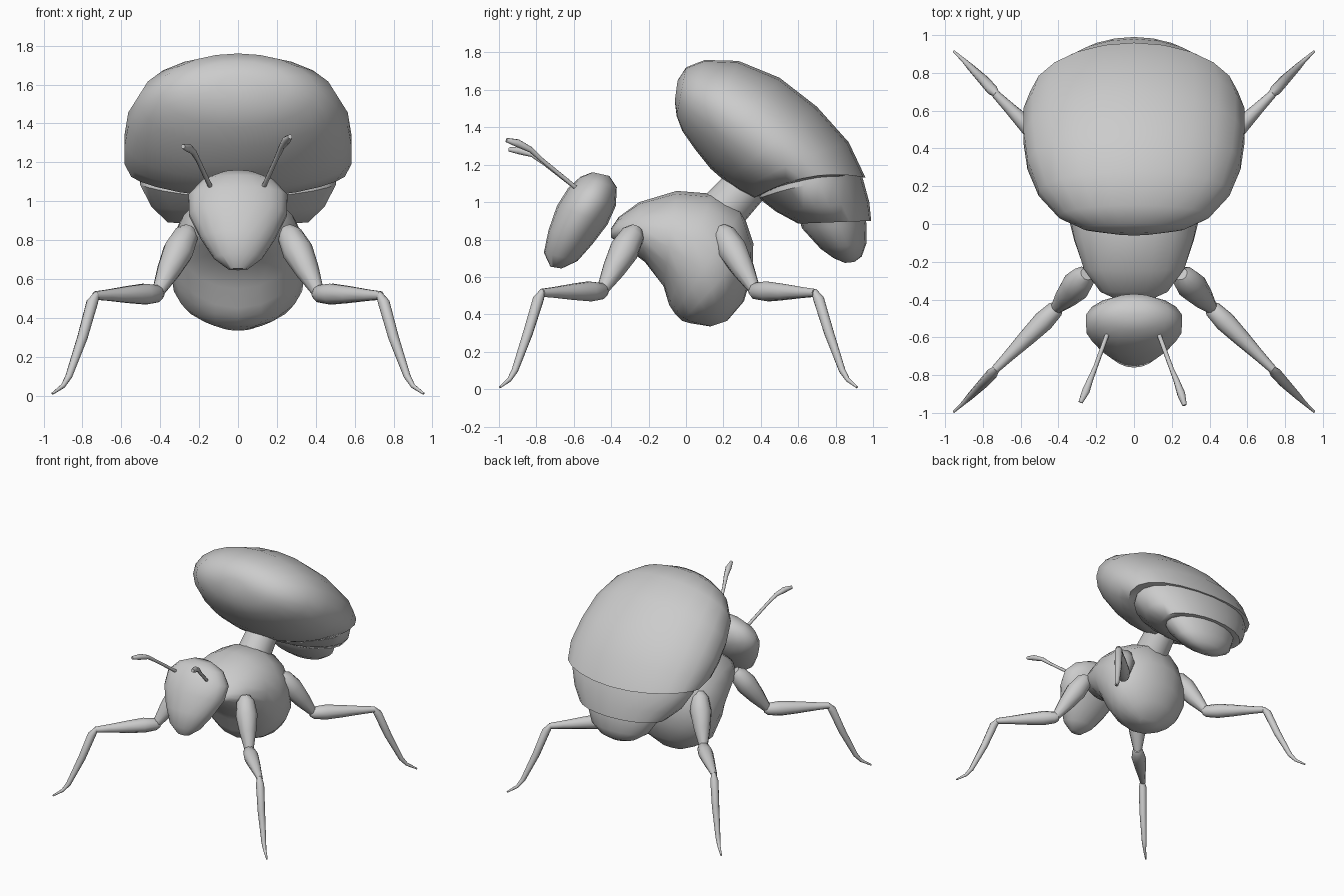
import bpy, bmesh
from math import sin, cos, tau, radians
from mathutils import Vector

if "Cube" in bpy.data.objects:
    bpy.data.objects.remove(bpy.data.objects["Cube"])


def skin(bm, rings):
    """Bridge a list of vertex rings and cap both ends."""
    rings = [[bm.verts.new(p) for p in r] for r in rings]
    n = len(rings[0])
    for a, b in zip(rings, rings[1:]):
        for i in range(n):
            j = (i + 1) % n
            bm.faces.new((a[i], a[j], b[j], b[i]))
    bm.faces.new(rings[0])
    bm.faces.new(rings[-1])


def finish(name, bm, angle=50):
    bmesh.ops.recalc_face_normals(bm, faces=bm.faces)
    me = bpy.data.meshes.new(name)
    bm.to_mesh(me)
    bm.free()
    ob = bpy.data.objects.new(name, me)
    bpy.context.collection.objects.link(ob)
    bpy.ops.object.select_all(action='DESELECT')
    ob.select_set(True)
    bpy.context.view_layer.objects.active = ob
    bpy.ops.object.shade_smooth_by_angle(angle=radians(angle))
    return ob


def body(name, sections, sides=18):
    """Loft ellipses: (y, z of one edge, y, z of other edge, half width[, side lift])."""
    bm = bmesh.new()
    rings = []
    for y0, z0, y1, z1, w, *lift in sections:
        up = lift[0] if lift else 0
        ring = []
        for i in range(sides):
            a = tau * i / sides
            c, s = cos(a), sin(a)
            ring.append((w * s, (y0 + y1) / 2 + c * (y0 - y1) / 2,
                         (z0 + z1) / 2 + c * (z0 - z1) / 2 + up * s * s))
        rings.append(ring)
    skin(bm, rings)
    return finish(name, bm)


def tube(bm, pts, radii, sides=10):
    """Round tube of varying radius along a path."""
    pts = [Vector(p) for p in pts]
    rings = []
    for k, p in enumerate(pts):
        d = (pts[min(k + 1, len(pts) - 1)] - pts[max(k - 1, 0)]).normalized()
        u = d.cross(Vector((1, 0.3, 0.2))).normalized()
        v = d.cross(u)
        rings.append([p + radii[k] * (cos(tau * i / sides) * u + sin(tau * i / sides) * v)
                      for i in range(sides)])
    skin(bm, rings)


def limb(bm, a, b, profile):
    """Straight tapered limb from a to b, profile = (fraction, radius)."""
    a, b = Vector(a), Vector(b)
    tube(bm, [a.lerp(b, t) for t, _ in profile], [r for _, r in profile])


# Head: egg narrowing downwards
body("head", [
    (-.725, .655, -.665, .645, .05), (-.76, .73, -.58, .685, .125),
    (-.735, .85, -.5, .775, .195), (-.69, .98, -.42, .88, .255),
    (-.63, 1.075, -.375, .98, .258), (-.565, 1.135, -.37, 1.08, .185),
    (-.5, 1.16, -.41, 1.14, .08)])

# Thorax: bends from the neck down to the belly
body("thorax", [
    (-.40, .86, -.40, .81, .09), (-.36, .92, -.36, .785, .18),
    (-.25, 1.0, -.22, .68, .27), (-.05, 1.06, -.12, .55, .32),
    (.14, 1.045, -.09, .45, .345), (.3, .96, -.06, .405, .35),
    (.36, .78, -.02, .365, .335), (.355, .62, .02, .353, .28),
    (.31, .47, .07, .345, .19), (.22, .365, .13, .335, .08)])

# Waist joining thorax and abdomen
bm = bmesh.new()
tube(bm, [(0, .13, .88), (0, .23, .99), (0, .37, 1.14)], [.13, .125, .115], 14)
finish("waist", bm)

# Abdomen: three overlapping shells
body("abdomen_main_shell", [
    (-.045, 1.65, -.06, 1.54, .1), (.0, 1.72, -.05, 1.46, .27),
    (.1, 1.76, -.02, 1.38, .4), (.28, 1.755, .05, 1.28, .51),
    (.5, 1.665, .13, 1.18, .57), (.7, 1.51, .21, 1.11, .59),
    (.87, 1.32, .28, 1.06, .59, .02), (.96, 1.13, .36, 1.02, .555, .06)], 22)
body("abdomen_middle_shell", [
    (.92, 1.2, .4, 1.08, .48, .04), (.95, 1.11, .39, 1.02, .51, .03),
    (.98, 1.0, .48, .95, .45), (.99, .9, .6, .885, .365)], 22)
body("abdomen_tip", [
    (.95, 1.0, .6, .93, .33), (.965, .88, .62, .86, .30),
    (.965, .78, .72, .75, .24), (.94, .71, .79, .7, .15),
    (.9, .68, .85, .675, .05)])

# Legs: front pair, and rear pair mirrored about y = -0.04
for pair, sy in (("front", 1), ("rear", -1)):
    for side, sx in (("right", 1), ("left", -1)):
        def P(x, y, z):
            return (sx * x, y if sy > 0 else -.08 - y, z)
        bm = bmesh.new()
        hip, knee, shin = P(.25, -.265, .86), P(.415, -.45, .525), P(.735, -.77, .515)
        limb(bm, hip, knee, [(0, .035), (.1, .065), (.35, .08), (.65, .062), (1, .03)])
        limb(bm, P(.395, -.43, .525), shin,
             [(0, .025), (.06, .045), (.25, .055), (.5, .045), (.8, .03), (1, .022)])
        tube(bm, [P(.725, -.765, .525), P(.75, -.79, .48), P(.8, -.845, .3),
                  P(.87, -.915, .1), P(.9, -.945, .05), P(.955, -.995, .01)],
             [.016, .03, .027, .018, .012, .006])
        finish(f"{pair}_{side}_leg", bm)

# Antennae: thin stalks with thicker clubs
antennae = {
    "right_antenna": [(.13, -.58, 1.07), (.2, -.77, 1.225), (.225, -.83, 1.28),
                      (.25, -.9, 1.315), (.268, -.96, 1.332)],
    "left_antenna": [(-.14, -.58, 1.07), (-.205, -.76, 1.21), (-.23, -.82, 1.255),
                     (-.255, -.885, 1.275), (-.283, -.945, 1.282)]}
for name, pts in antennae.items():
    bm = bmesh.new()
    tube(bm, pts, [.012, .012, .016, .022, .012], 8)
    finish(name, bm)
